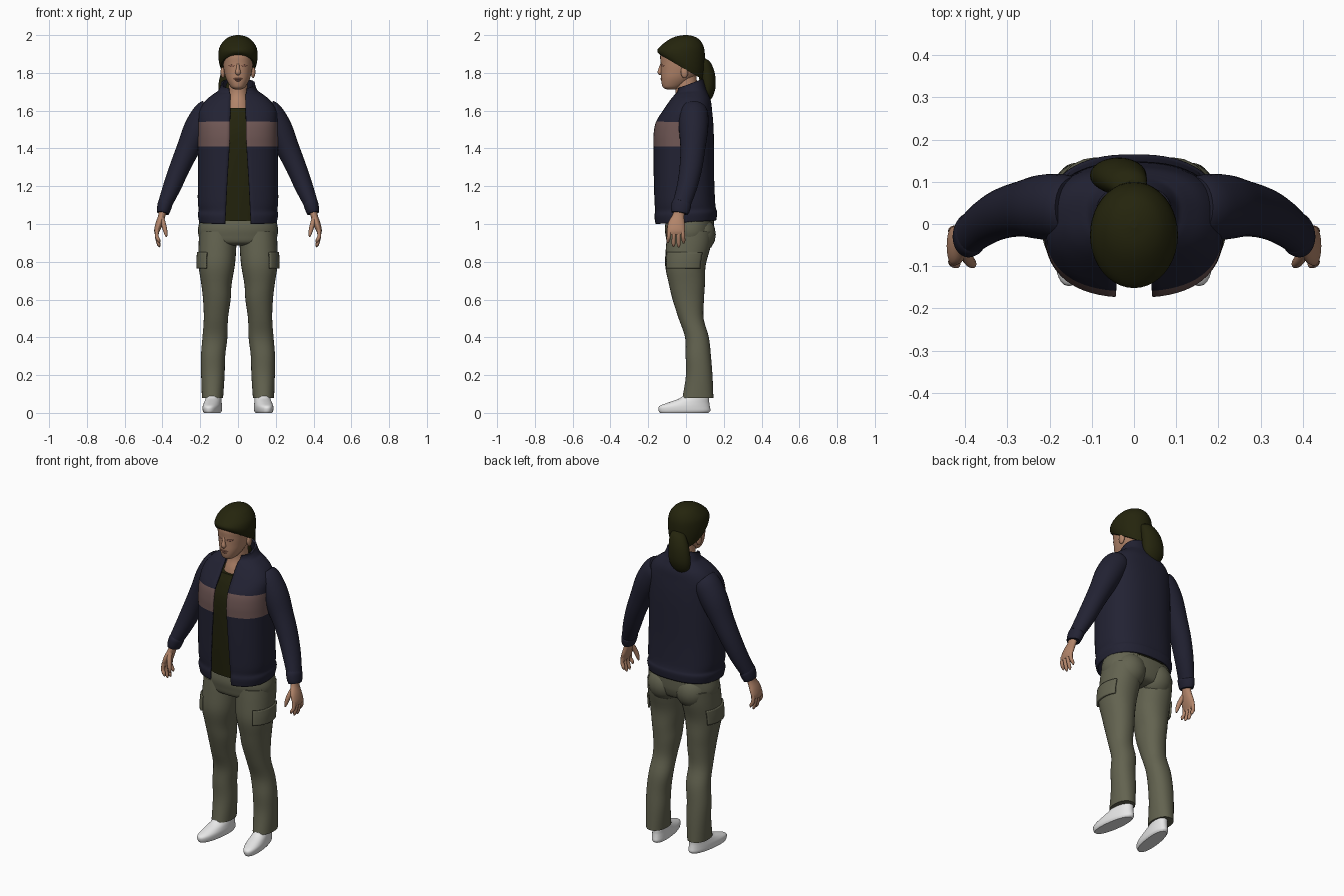
import bpy, bmesh, math
from mathutils import Vector


def material(name, r, g, b):
    m = bpy.data.materials.new(name)
    m.diffuse_color = (r, g, b, 1)
    return m


NAVY = material("navy cloth", .016, .016, .033)
ROSE = material("dusty rose panel", .16, .095, .09)
OLIVE = material("dark olive knit", .017, .017, .004)
HAIR = material("dark hair", .018, .018, .004)
SKIN = material("skin", .45, .235, .145)
LIP = material("lip tone", .30, .13, .09)
KHAKI = material("khaki green", .125, .125, .08)
WHITE = material("shoe white", .8, .8, .8)


def smooth_rows(keys, steps):
    """Catmull-Rom interpolation of cross-section values; key rows are kept."""
    out = []
    for i in range(len(keys) - 1):
        a, b, c, d = (keys[max(i - 1, 0)], keys[i], keys[i + 1],
                      keys[min(i + 2, len(keys) - 1)])
        for s in range(steps):
            t = s / steps
            out.append([q + .5 * t * ((r - p) + t * (2 * p - 5 * q + 4 * r - u
                        + t * (3 * (q - r) + u - p)))
                        for p, q, r, u in zip(a, b, c, d)])
    return out + [list(keys[-1])]


def surface(name, rows, mat, side=1, closed=True, thick=0):
    """Bridge rows of points into one smooth part."""
    bm = bmesh.new()
    vr = [[bm.verts.new((p[0] * side, p[1], p[2])) for p in row] for row in rows]
    n = len(vr[0])
    for lo, hi in zip(vr, vr[1:]):
        for j in range(n if closed else n - 1):
            k = (j + 1) % n
            bm.faces.new((lo[j], lo[k], hi[k], hi[j])).smooth = True
    if closed:
        bm.faces.new(vr[0])
        bm.faces.new(vr[-1])
    bmesh.ops.recalc_face_normals(bm, faces=bm.faces)
    me = bpy.data.meshes.new(name)
    bm.to_mesh(me)
    bm.free()
    me.materials.append(mat)
    ob = bpy.data.objects.new(name, me)
    bpy.context.collection.objects.link(ob)
    if thick:
        mod = ob.modifiers.new("thickness", 'SOLIDIFY')
        mod.thickness, mod.offset = thick, 0
    return ob


def power(v, e):
    return math.copysign(abs(v) ** e, v)


def stack(name, keys, mat, side=1, e=1.0, n=32, steps=4, arc=None, gap=False, thick=0):
    """Horizontal sections: z, cx, cy, rx, ry, tilt, front gap half-width."""
    keys = [tuple(k) + (0,) * (7 - len(k)) for k in keys]
    closed = not (arc or gap)
    rows = []
    for z, cx, cy, rx, ry, tilt, w in smooth_rows(keys, steps):
        a0, a1 = arc or (0, 2 * math.pi)
        if gap:
            a0 = math.asin((w / rx) ** (1 / e))
            a1 = 2 * math.pi - a0
        row = []
        for j in range(n):
            t = a0 + (a1 - a0) * j / (n if closed else n - 1)
            dy = -ry * power(math.cos(t), e)
            row.append((cx + rx * power(math.sin(t), e), cy + dy, z + tilt * dy))
        rows.append(row)
    return surface(name, rows, mat, side, closed, thick)


def tube(name, keys, mat, side=1, n=20, steps=4):
    """Sections across a path: x, y, z, radius across, radius front to back."""
    ks = smooth_rows(keys, steps)
    rows = []
    for i, k in enumerate(ks):
        c = Vector(k[:3])
        t = (Vector(ks[min(i + 1, len(ks) - 1)][:3]) - Vector(ks[max(i - 1, 0)][:3])).normalized()
        b = (Vector((0, 1, 0)) - t * t.y).normalized()
        a = b.cross(t)
        rows.append([c + a * k[3] * math.cos(q) + b * k[4] * math.sin(q)
                     for q in (2 * math.pi * j / n for j in range(n))])
    return surface(name, rows, mat, side)


def ball(name, c, r, mat, side=1):
    keys = []
    for i in range(9):
        q = -1.5 + 3.0 * i / 8
        keys.append((c[2] + r[2] * math.sin(q), c[0], c[1], r[0] * math.cos(q), r[1] * math.cos(q)))
    return stack(name, keys, mat, side, n=20, steps=1)


# Jacket: open-fronted shell with collar and hem
jacket = stack("jacket", [
    (1.01, 0, -.003, .200, .158, .06, .068), (1.05, 0, -.003, .208, .163, .06, .066),
    (1.075, 0, -.004, .203, .158, .03, .064), (1.12, 0, -.008, .208, .157, 0, .062),
    (1.25, 0, -.012, .207, .156, 0, .055), (1.41, 0, -.013, .206, .156, 0, .045),
    (1.475, 0, -.013, .206, .155, 0, .043), (1.54, 0, -.008, .205, .147, 0, .042),
    (1.60, 0, .008, .200, .125, 0, .040), (1.65, 0, .022, .168, .105, 0, .040),
    (1.685, 0, .026, .125, .085, .05, .040), (1.70, 0, .025, .102, .077, .15, .042),
    (1.725, 0, .022, .088, .068, .4, .045), (1.742, 0, .021, .085, .064, .4, .047)],
    NAVY, e=.8, n=65, gap=True, thick=.01)
jacket.data.materials.append(ROSE)
for p in jacket.data.polygons:  # chest panels
    if 1.41 < p.center.z < 1.54 and p.center.y < -.03:
        p.material_index = 1

# Shirt under the jacket
stack("shirt", [(1.015, 0, .018, .18, .133), (1.2, 0, .0, .18, .127), (1.45, 0, .0, .175, .135),
                (1.55, 0, .005, .15, .122), (1.60, 0, .01, .11, .108), (1.615, 0, .01, .10, .102)],
      OLIVE, e=.85)

# Neck and head
stack("neck", [(1.57, 0, .005, .09, .09), (1.64, 0, .005, .068, .077), (1.70, 0, .005, .053, .06),
               (1.80, 0, -.005, .05, .058)], SKIN)
stack("head", [(1.712, 0, -.078, .016, .022), (1.722, 0, -.075, .035, .046), (1.745, 0, -.06, .051, .069),
               (1.775, 0, -.045, .065, .087), (1.81, 0, -.03, .074, .103), (1.85, 0, -.026, .08, .108),
               (1.90, 0, -.025, .082, .11), (1.95, 0, -.025, .06, .08)], SKIN, e=.92)
tube("nose", [(0, -.126, 1.855, .006, .006), (0, -.134, 1.825, .009, .010),
              (0, -.137, 1.803, .015, .013), (0, -.131, 1.792, .009, .008)], SKIN)
ball("upper_lip", (0, -.126, 1.769, ), (.023, .010, .005), LIP)
ball("lower_lip", (0, -.124, 1.760), (.019, .010, .006), LIP)

# Hair cap and ponytail
stack("hair_cap", [(1.832, 0, -.027, .092, .114, -.58), (1.86, 0, -.027, .101, .123, -.4),
                   (1.90, 0, -.025, .104, .125, -.2), (1.94, 0, -.018, .096, .113, -.05),
                   (1.975, 0, -.01, .07, .082), (1.993, 0, -.005, .04, .047), (2.0, 0, 0, .008, .01)],
      HAIR, n=40)
stack("ponytail", [(1.875, -.005, .085, .02, .02), (1.855, -.015, .098, .045, .032),
                   (1.80, -.03, .11, .06, .042), (1.73, -.038, .115, .066, .042),
                   (1.68, -.042, .112, .055, .032), (1.65, -.045, .110, .022, .014)], HAIR)

# Trouser hips
stack("trouser_hips", [(.885, 0, .015, .13, .07), (.90, 0, .015, .19, .112), (.94, 0, .018, .209, .126),
                       (.98, 0, .018, .211, .13), (1.03, 0, .022, .200, .126)], KHAKI, e=.9)

for side, tag in ((1, "left"), (-1, "right")):
    # Face details
    ball(tag + "_ear", (.080, -.008, 1.805), (.012, .02, .033), SKIN, side)
    tube(tag + "_eyelid", [(.017, -.130, 1.840, .003, .003), (.032, -.124, 1.838, .006, .005),
                           (.049, -.112, 1.840, .003, .003)], LIP, side, n=10)
    # Sleeve and cuff
    tube(tag + "_sleeve", [(.145, .04, 1.60, .066, .07), (.17, .04, 1.575, .074, .078),
                           (.215, .04, 1.50, .074, .077), (.263, .036, 1.40, .062, .066),
                           (.308, .026, 1.30, .054, .060), (.348, .006, 1.20, .048, .054),
                           (.385, -.022, 1.11, .038, .048)], NAVY, side, n=28)
    tube(tag + "_cuff", [(.380, -.020, 1.118, .034, .044), (.386, -.024, 1.105, .039, .052),
                         (.394, -.030, 1.075, .036, .050), (.398, -.033, 1.057, .032, .044)],
         NAVY, side, n=28)
    # Hand
    tube(tag + "_palm", [(.397, -.033, 1.085, .022, .028), (.403, -.04, 1.045, .019, .031),
                         (.418, -.05, 1.0, .019, .045), (.429, -.052, .965, .015, .046),
                         (.431, -.052, .945, .009, .040)], SKIN, side)
    for i, (y, tip_y, tip_z) in enumerate([(-.086, -.095, .900), (-.063, -.066, .880),
                                           (-.041, -.039, .877), (-.019, -.013, .897)]):
        tube(f"{tag}_finger_{i + 1}", [(.428, y, .97, .011, .012), (.430, (y + tip_y) / 2, .935, .010, .011),
                                       (.420, tip_y, tip_z + .015, .009, .010),
                                       (.415, tip_y, tip_z, .003, .004)], SKIN, side, n=10)
    tube(tag + "_thumb", [(.405, -.060, 1.035, .013, .015), (.393, -.083, .995, .013, .014),
                          (.383, -.094, .955, .010, .011), (.379, -.097, .932, .004, .004)],
         SKIN, side, n=12)
    # Trouser leg, seat and cargo pocket flap
    stack(tag + "_trouser_leg", [
        (.08, .135, .063, .056, .082), (.2, .133, .07, .062, .070), (.3, .132, .065, .064, .067),
        (.4, .122, .058, .066, .063), (.5, .117, .027, .064, .066), (.6, .112, .012, .073, .083),
        (.68, .114, .005, .080, .095), (.78, .113, -.003, .096, .107), (.88, .109, .012, .100, .118),
        (.96, .107, .022, .098, .12)], KHAKI, side, e=.92)
    ball(tag + "_seat", (.09, .068, .945), (.095, .090, .10), KHAKI, side)
    stack(tag + "_pocket_flap", [(.765, .113, -.002, .101, .113), (.81, .112, .001, .103, .116),
                                 (.85, .111, .006, .101, .119)], KHAKI, side, e=.92, n=16,
          arc=(math.radians(30), math.radians(130)), thick=.01)
    # Shoe with toes turned slightly outward
    shoe = stack(tag + "_shoe", [
        (0, .135, -.010, .040, .128), (.012, .135, -.008, .046, .137), (.035, .135, -.008, .047, .134),
        (.055, .135, .015, .044, .108), (.078, .135, .045, .040, .077), (.105, .135, .055, .036, .060)],
        WHITE, side, e=.9)
    for v in shoe.data.vertices:
        v.co.x -= side * v.co.y * .13
